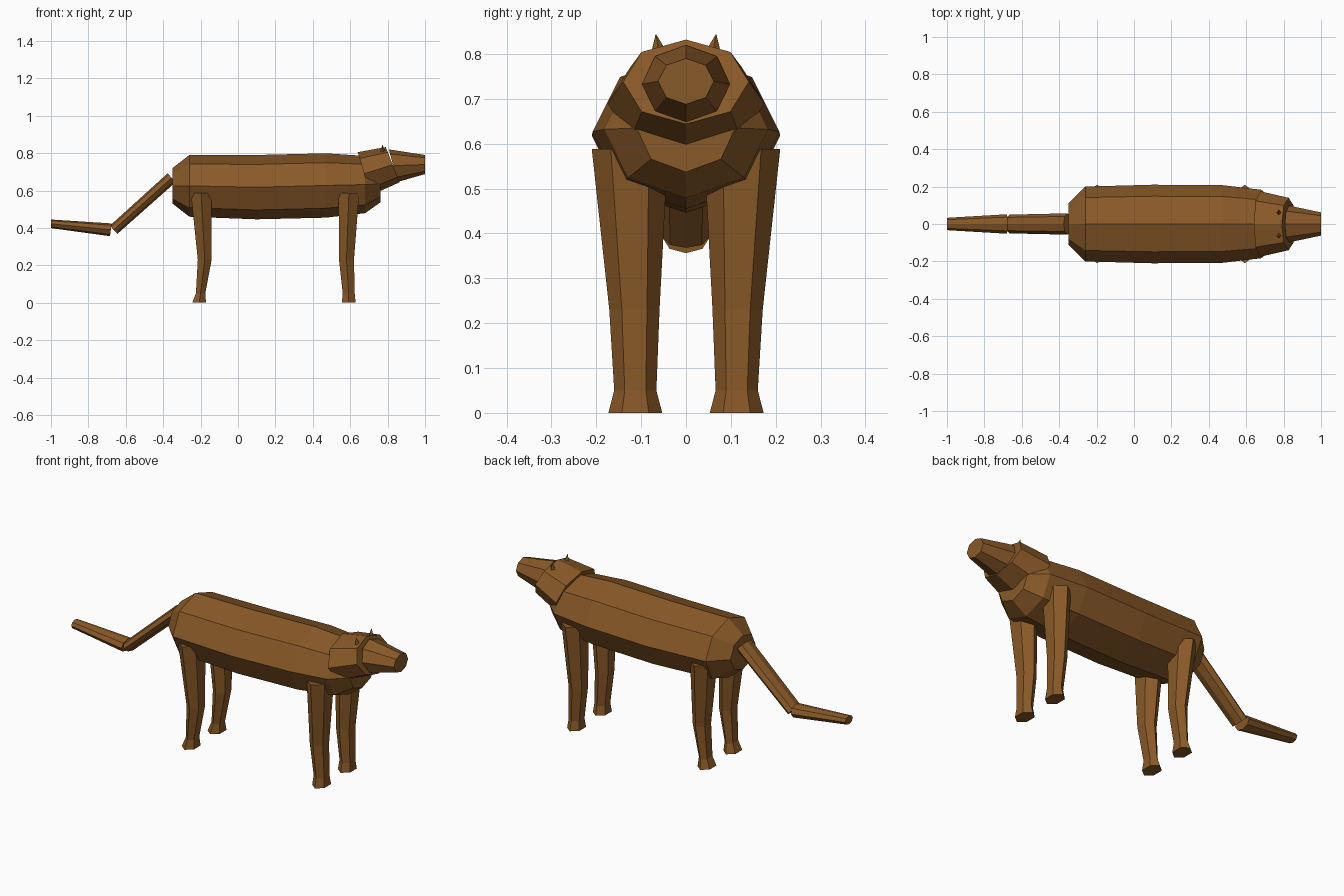
import bpy, bmesh, math
from mathutils import Vector

fur = bpy.data.materials.new("brown fur")
fur.diffuse_color = (0.25, 0.10, 0.021, 1)


def loft(name, rings, sides):
    """Skin rings given as (centre, y radius, second axis vector) into a capped tube."""
    bm = bmesh.new()
    loops = []
    for c, ry, v in rings:
        c, v = Vector(c), Vector(v)
        loop = []
        for i in range(sides):
            a = 2 * math.pi * i / sides
            loop.append(bm.verts.new(c + Vector((0, ry * math.cos(a), 0)) + v * math.sin(a)))
        loops.append(loop)
    for a, b in zip(loops, loops[1:]):
        for i in range(sides):
            j = (i + 1) % sides
            bm.faces.new((a[i], a[j], b[j], b[i]))
    bm.faces.new(loops[0])
    bm.faces.new(loops[-1])
    bmesh.ops.recalc_face_normals(bm, faces=bm.faces)
    me = bpy.data.meshes.new(name)
    bm.to_mesh(me)
    bm.free()
    me.materials.append(fur)
    ob = bpy.data.objects.new(name, me)
    bpy.context.collection.objects.link(ob)
    return ob


# Torso: octagonal barrel, tapered at rump and chest (x, z, half width, half height)
torso = [(-0.35, 0.625, 0.11, 0.095), (-0.26, 0.625, 0.20, 0.165),
         (0.10, 0.618, 0.21, 0.172), (0.47, 0.627, 0.208, 0.172),
         (0.68, 0.632, 0.183, 0.153), (0.762, 0.635, 0.11, 0.098)]
loft("torso", [((x, 0, z), w, (0, 0, h)) for x, z, w, h in torso], 8)

# Head and muzzle: octagonal, with rings leaning back at the top
loft("head", [((0.675, 0, 0.69), 0.175, (-0.035, 0, 0.115)),
              ((0.827, 0, 0.738), 0.14, (-0.037, 0, 0.094))], 8)
loft("muzzle", [((0.83, 0, 0.733), 0.098, (-0.024, 0, 0.087)),
                ((1.0, 0, 0.739), 0.062, (0, 0, 0.051))], 8)

# Tail: two flattened octagonal segments
loft("tail_base", [((-0.355, 0, 0.668), 0.057, (0.021, 0, -0.024)),
                   ((-0.665, 0, 0.390), 0.05, (0.020, 0, -0.022))], 8)
loft("tail_tip", [((-0.68, 0, 0.390), 0.052, (0.004, 0, 0.034)),
                  ((-1.0, 0, 0.422), 0.033, (0, 0, 0.023))], 8)

# Legs: hexagonal columns (x, y, z, half depth in x, half width in y)
back = [(-0.197, 0.125, 0.588, 0.055, 0.085), (-0.178, 0.115, 0.23, 0.037, 0.056),
        (-0.200, 0.113, 0.05, 0.025, 0.047), (-0.208, 0.113, 0, 0.037, 0.060)]
front = [(0.593, 0.125, 0.588, 0.055, 0.085), (0.580, 0.115, 0.23, 0.040, 0.056),
         (0.592, 0.113, 0.05, 0.032, 0.047), (0.592, 0.113, 0, 0.037, 0.060)]
for side, s in (("left", 1), ("right", -1)):
    for part, rows in (("back_leg", back), ("front_leg", front)):
        loft(f"{part}_{side}",
             [((x, s * y, z), w, (d / 0.866, 0, 0)) for x, y, z, d, w in rows], 6)
    # Ear: tiny four-sided spike
    loft(f"ear_{side}", [((0.775, s * 0.060, 0.805), 0.017, (0.014, 0, 0)),
                         ((0.772, s * 0.067, 0.843), 0.001, (0.001, 0, 0))], 4)
